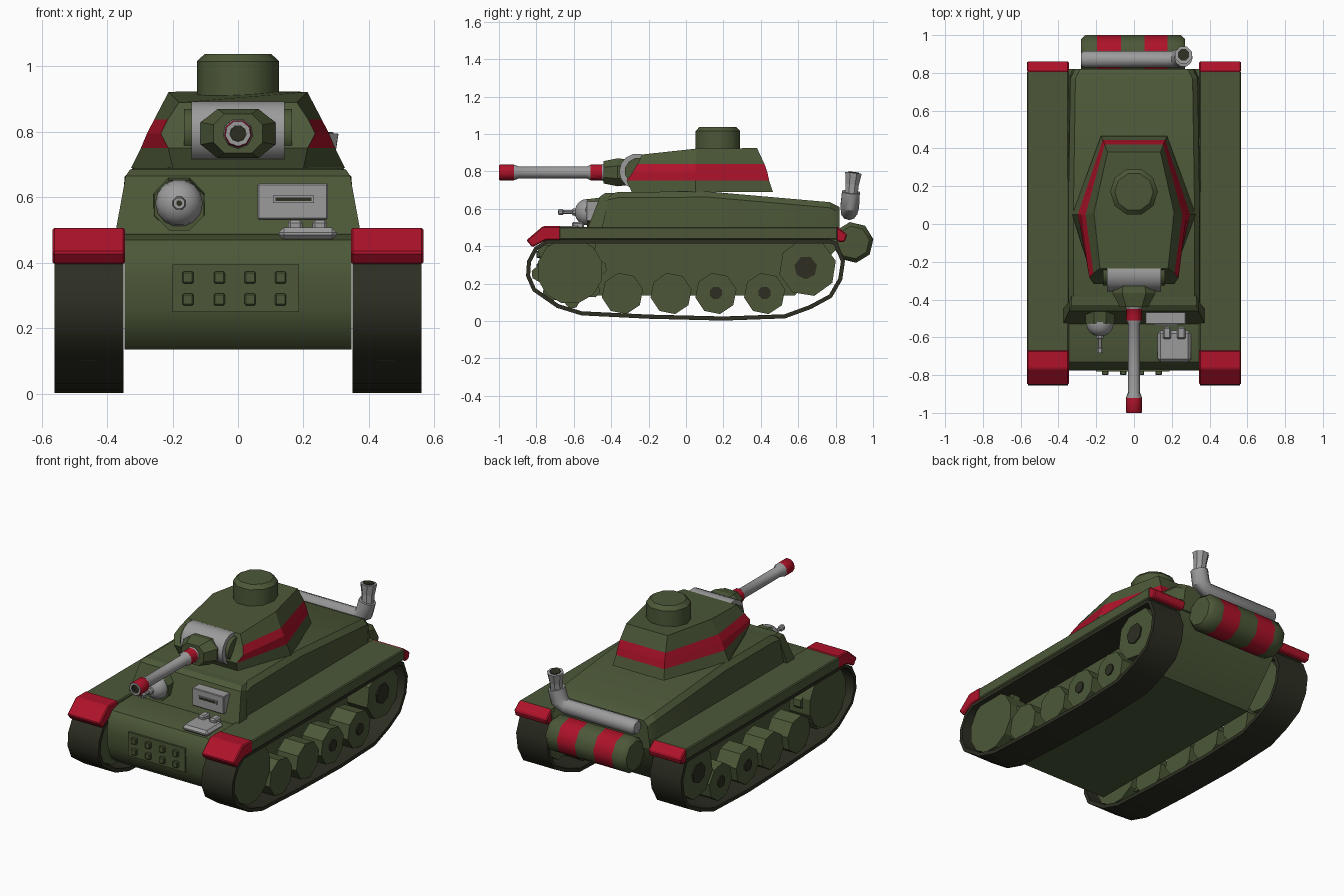
import bpy, bmesh, math
from mathutils import Vector

if "Cube" in bpy.data.objects:
    bpy.data.objects.remove(bpy.data.objects["Cube"])


def material(name, rgb):
    m = bpy.data.materials.new(name)
    m.diffuse_color = (*rgb, 1)
    m.use_nodes = True
    m.node_tree.nodes["Principled BSDF"].inputs["Base Color"].default_value = m.diffuse_color
    return m


MATS = [material("olive_green", (0.072, 0.097, 0.039)), material("red", (0.42, 0.006, 0.022)),
        material("metal_grey", (0.33, 0.33, 0.33)), material("track_dark", (0.026, 0.027, 0.016))]
GREEN, RED, GREY, DARK = range(4)
X, Y, Z = Vector((1, 0, 0)), Vector((0, 1, 0)), Vector((0, 0, 1))


def loft(name, rings, mat=GREEN, rule=None, closed=False, smooth=0, bevel=0):
    """Skin a list of equal-length rings; rule(centre, normal) picks a material."""
    bm = bmesh.new()
    vs = [[bm.verts.new(p) for p in r] for r in rings]
    n = len(vs[0])
    pairs = list(zip(vs, vs[1:])) + ([(vs[-1], vs[0])] if closed else [])
    for a, b in pairs:
        for i in range(n):
            j = (i + 1) % n
            bm.faces.new((a[i], a[j], b[j], b[i]))
    if not closed:
        bm.faces.new(vs[0])
        bm.faces.new(vs[-1])
    bmesh.ops.recalc_face_normals(bm, faces=bm.faces)
    if bevel:
        bmesh.ops.bevel(bm, geom=list(bm.edges), offset=bevel, segments=1, affect='EDGES')
    bm.normal_update()
    for f in bm.faces:
        f.material_index = rule(f.calc_center_median(), f.normal) if rule else mat
    me = bpy.data.meshes.new(name)
    bm.to_mesh(me)
    bm.free()
    for m in MATS:
        me.materials.append(m)
    ob = bpy.data.objects.new(name, me)
    bpy.context.collection.objects.link(ob)
    if smooth:
        bpy.ops.object.select_all(action='DESELECT')
        bpy.context.view_layer.objects.active = ob
        ob.select_set(True)
        bpy.ops.object.shade_smooth_by_angle(angle=math.radians(smooth))
    return ob


def prism(name, yz, x0, x1, mat=GREEN, **k):
    """Side profile extruded across x."""
    return loft(name, [[(x, y, z) for y, z in yz] for x in (x0, x1)], mat, **k)


def box(name, x0, x1, y0, y1, z0, z1, mat=GREEN, bevel=0):
    return prism(name, [(y0, z0), (y1, z0), (y1, z1), (y0, z1)], x0, x1, mat, bevel=bevel)


def tube(name, path, n, mat=GREEN, axis=None, ref=Z, phase=0.5, **k):
    """Round section swept along (point, radius) pairs."""
    pts = [Vector(p) for p, r in path]
    rings = []
    for i, (p, r) in enumerate(path):
        t = axis or (pts[min(i + 1, len(pts) - 1)] - pts[max(i - 1, 0)]).normalized()
        u = (ref - t * ref.dot(t)).normalized()
        v = t.cross(u)
        ang = [math.tau * (j + phase) / n for j in range(n)]
        rings.append([pts[i] + r * (u * math.cos(a) + v * math.sin(a)) for a in ang])
    return loft(name, rings, mat, **k)


# Lower hull with rounded nose
prism("lower_hull", [(-0.50, 0.49), (-0.66, 0.487), (-0.73, 0.47), (-0.765, 0.43), (-0.775, 0.36),
                     (-0.77, 0.26), (-0.74, 0.18), (-0.68, 0.135), (0.58, 0.135), (0.80, 0.38),
                     (0.82, 0.50)], -0.347, 0.347, smooth=35)


# Upper hull, sloping down to the engine deck
def hull_ring(y, wb, wt, zt):
    half = [(wb, 0.44), (wt + 0.012, zt - 0.03), (wt - 0.015, zt)]
    return [(x, y, z) for x, z in half] + [(-x, y, z) for x, z in reversed(half)]


loft("upper_hull", [hull_ring(-0.45, 0.355, 0.335, 0.67), hull_ring(-0.36, 0.355, 0.335, 0.69),
                    hull_ring(0.12, 0.355, 0.335, 0.692), hull_ring(0.77, 0.35, 0.325, 0.635),
                    hull_ring(0.82, 0.33, 0.30, 0.61)], smooth=25)

# Sloped front plate
loft("front_plate", [[(s * w, y, z) for s, y in ((-1, y0), (1, y0), (1, y1), (-1, y1))]
                     for w, y0, y1, z in ((0.376, -0.53, -0.45, 0.485), (0.343, -0.46, -0.41, 0.665),
                                          (0.33, -0.43, -0.38, 0.685))])

# Bolted nose plate
box("nose_plate", -0.2, 0.187, -0.782, -0.75, 0.25, 0.395)
for bx in (-0.153, -0.057, 0.037, 0.13):
    for bz in (0.288, 0.355):
        box("nose_bolt", bx - 0.017, bx + 0.017, -0.80, -0.775, bz - 0.018, bz + 0.018, bevel=0.004)

# Turret rings: front, middle and rear corners at each level
levels = [((0.20, -0.29, 0.69), (0.327, 0.05, 0.69), (0.175, 0.465, 0.69)),
          ((0.213, -0.318, 0.75), (0.297, 0.05, 0.75), (0.165, 0.445, 0.75)),
          ((0.236, -0.285, 0.795), (0.278, 0.05, 0.795), (0.16, 0.435, 0.795)),
          ((0.215, -0.26, 0.838), (0.256, 0.05, 0.838), (0.155, 0.42, 0.838)),
          ((0.18, -0.235, 0.89), (0.212, 0.06, 0.922), (0.14, 0.38, 0.924))]


def turret_paint(c, n):
    return RED if 0.75 < c.z < 0.838 and n.y > -0.75 and n.z < 0.8 else GREEN


loft("turret", [list(r) + [(-x, y, z) for x, y, z in reversed(r)] for r in levels], rule=turret_paint)

# Cupola
tube("cupola", [((0, 0.17, 0.90), 0.126), ((0, 0.17, 1.015), 0.126), ((0, 0.17, 1.038), 0.102)],
     10, axis=Z, ref=Y, smooth=40)

# Gun mantlet: grey roller, green trunnions, stretched octagonal collar
tube("mantlet_roller", [((-0.142, -0.262, 0.80), 0.095), ((0.142, -0.262, 0.80), 0.095)], 14, GREY, smooth=40)
tube("mantlet_trunnion", [((-0.165, -0.255, 0.80), 0.073), ((0.165, -0.255, 0.80), 0.073)], 12, smooth=40)


def octagon(y, hx, hz):
    q = [(hx, 0.45 * hz), (0.55 * hx, hz), (-0.55 * hx, hz), (-hx, 0.45 * hz)]
    return [(x, y, 0.795 + z) for x, z in q] + [(-x, y, 0.795 - z) for x, z in q]


loft("gun_collar", [octagon(-0.31, 0.10, 0.068), octagon(-0.365, 0.114, 0.075), octagon(-0.44, 0.075, 0.06)])


# Gun barrel with red bands and a dark bore
def gun_paint(c, n):
    if abs(n.y) > 0.8:
        return GREY if c.y < -0.98 else GREEN
    if (c.x ** 2 + (c.z - 0.795) ** 2) ** 0.5 < 0.025:
        return DARK
    return RED if c.y < -0.925 or -0.51 < c.y < -0.45 else GREY


gun = [(-0.40, 0.046), (-0.445, 0.046), (-0.449, 0.043), (-0.50, 0.043), (-0.51, 0.043), (-0.53, 0.032),
       (-0.89, 0.032), (-0.92, 0.043), (-0.995, 0.043), (-1.0, 0.039), (-1.0, 0.025), (-0.95, 0.025)]
tube("gun_barrel", [((0, y, 0.795), r) for y, r in gun], 9, axis=-Y, rule=gun_paint, smooth=40)
tube("gun_bore", [((0, -0.975, 0.795), 0.024), ((0, -0.97, 0.795), 0.024)], 9, DARK, axis=Y)

# Ball-mounted machine gun
tube("ball_ring", [((-0.18, -0.46, 0.58), 0.086), ((-0.18, -0.53, 0.575), 0.082)], 8, axis=-Y)
ball = [(-0.53 - 0.065 * math.sin(a), 0.072 * math.cos(a)) for a in (0, 0.35, 0.7, 1.05, 1.4)]
tube("ball_mount", [((-0.18, -0.48, 0.582), 0.072)] + [((-0.18, y, 0.582), r) for y, r in ball],
     14, GREY, axis=-Y, smooth=50)
tube("machine_gun", [((-0.18, y, 0.582), r) for y, r in
                     ((-0.57, 0.024), (-0.605, 0.02), (-0.61, 0.011), (-0.655, 0.011), (-0.66, 0.018), (-0.682, 0.018))],
     8, GREY, axis=-Y)
tube("machine_gun_bore", [((-0.18, -0.68, 0.582), 0.009), ((-0.18, -0.684, 0.582), 0.009)], 8, DARK, axis=-Y)

# Driver's vision port with slit
box("vision_port", 0.06, 0.275, -0.532, -0.46, 0.533, 0.642, GREY, bevel=0.004)
box("vision_frame", 0.107, 0.232, -0.538, -0.51, 0.583, 0.606, GREY)
box("vision_slit", 0.114, 0.225, -0.541, -0.52, 0.589, 0.600, DARK)

# Nose hatch with two hinges
box("nose_hatch", 0.125, 0.302, -0.73, -0.565, 0.47, 0.508, GREY, bevel=0.015)
for hx in (0.175, 0.25):
    box("hatch_hinge", hx - 0.022, hx + 0.022, -0.61, -0.545, 0.49, 0.53, GREY, bevel=0.008)


# Striped rear fuel drum
def drum_paint(c, n):
    return RED if abs(n.x) < 0.5 and (-0.195 < c.x < -0.07 or 0.055 < c.x < 0.178) else GREEN


drum = [(-0.28, 0.088), (-0.255, 0.11), (-0.195, 0.11), (-0.07, 0.11), (0.055, 0.11), (0.178, 0.11),
        (0.245, 0.11), (0.27, 0.088)]
tube("fuel_drum", [((x, 0.893, 0.42), r) for x, r in drum], 8, axis=X, phase=0.2, rule=drum_paint, smooth=50)

# Exhaust pipe with upturned end
tube("exhaust_pipe", [((-0.28, 0.872, 0.585), 0.036), ((-0.265, 0.872, 0.585), 0.046), ((0.20, 0.872, 0.585), 0.046),
                      ((0.245, 0.876, 0.615), 0.052), ((0.262, 0.882, 0.69), 0.05)], 10, GREY, ref=Y, smooth=45)
tip = Vector((0.0, 0.12, 1)).normalized()
tube("exhaust_tip", [((0.262, 0.884, 0.68), 0.037), ((0.262, 0.889, 0.73), 0.038), ((0.262, 0.895, 0.792), 0.048)],
     8, GREY, axis=tip, ref=Y)
tube("exhaust_hole", [((0.262, 0.895, 0.788), 0.032), ((0.262, 0.896, 0.797), 0.032)], 8, DARK, axis=tip, ref=Y)

# Running gear, both sides
track = [(-0.74, 0.437), (-0.81, 0.395), (-0.85, 0.32), (-0.855, 0.24), (-0.82, 0.16), (-0.69, 0.07), (-0.56, 0.03),
         (-0.2, 0.012), (0.2, 0.002), (0.53, 0.014), (0.67, 0.065), (0.78, 0.125), (0.835, 0.22), (0.85, 0.32),
         (0.81, 0.42), (0.77, 0.437)]
for s, side in ((1, "right"), (-1, "left")):
    # Track belt: outer loop and inner loop pulled towards the centre
    belt = []
    for i, p in enumerate(track):
        a, b = Vector(track[i - 1]), Vector(track[(i + 1) % len(track)])
        d = (b - a).normalized()
        q = Vector(p) + Vector((-d.y, d.x)) * 0.022
        belt.append([(s * 0.35, *p), (s * 0.56, *p), (s * 0.56, *q), (s * 0.35, *q)])
    loft(side + "_track", belt, DARK, closed=True, smooth=40)

    # Fender with red tips at both ends
    def fender(part, yz, mat):
        prism(side + part, yz, s * 0.345, s * 0.567, mat, bevel=0.006)
    fender("_fender", [(-0.68, 0.435), (0.81, 0.435), (0.81, 0.502), (-0.68, 0.502)], GREEN)
    fender("_front_fender_tip", [(-0.67, 0.432), (-0.67, 0.507), (-0.765, 0.507), (-0.853, 0.432),
                                 (-0.822, 0.394), (-0.75, 0.432)], RED)
    fender("_rear_fender_tip", [(0.805, 0.432), (0.805, 0.507), (0.862, 0.462), (0.85, 0.425), (0.825, 0.42)], RED)

    def wheel(part, y, z, r, n, x0, x1, mat=GREEN, phase=0.5):
        tube(side + part, [((s * x0, y, z), r), ((s * x1, y, z), r)], n, mat, axis=X, phase=phase)
    # Road wheels, two with dark hubs
    for k, y in enumerate((-0.34, -0.08, 0.16, 0.42)):
        wheel("_road_wheel", y, 0.147, 0.112, 8, 0.39, 0.53, phase=0.25)
        if k > 1:
            wheel("_wheel_hub", y, 0.15, 0.035, 8, 0.5, 0.538, DARK)
    # Rear idler and front toothed sprocket
    wheel("_idler", 0.65, 0.285, 0.155, 8, 0.39, 0.53, phase=0.3)
    wheel("_idler_hub", 0.64, 0.285, 0.062, 7, 0.5, 0.538, DARK)
    wheel("_sprocket", -0.62, 0.268, 0.178, 12, 0.39, 0.53)
    gear = [(-0.625 + r * math.cos(a), 0.268 + r * math.sin(a)) for i in range(32)
            for a, r in [(math.tau * i / 32, 0.2 if i % 4 < 2 else 0.165)]]
    prism(side + "_sprocket_teeth", gear, s * 0.43, s * 0.48)
